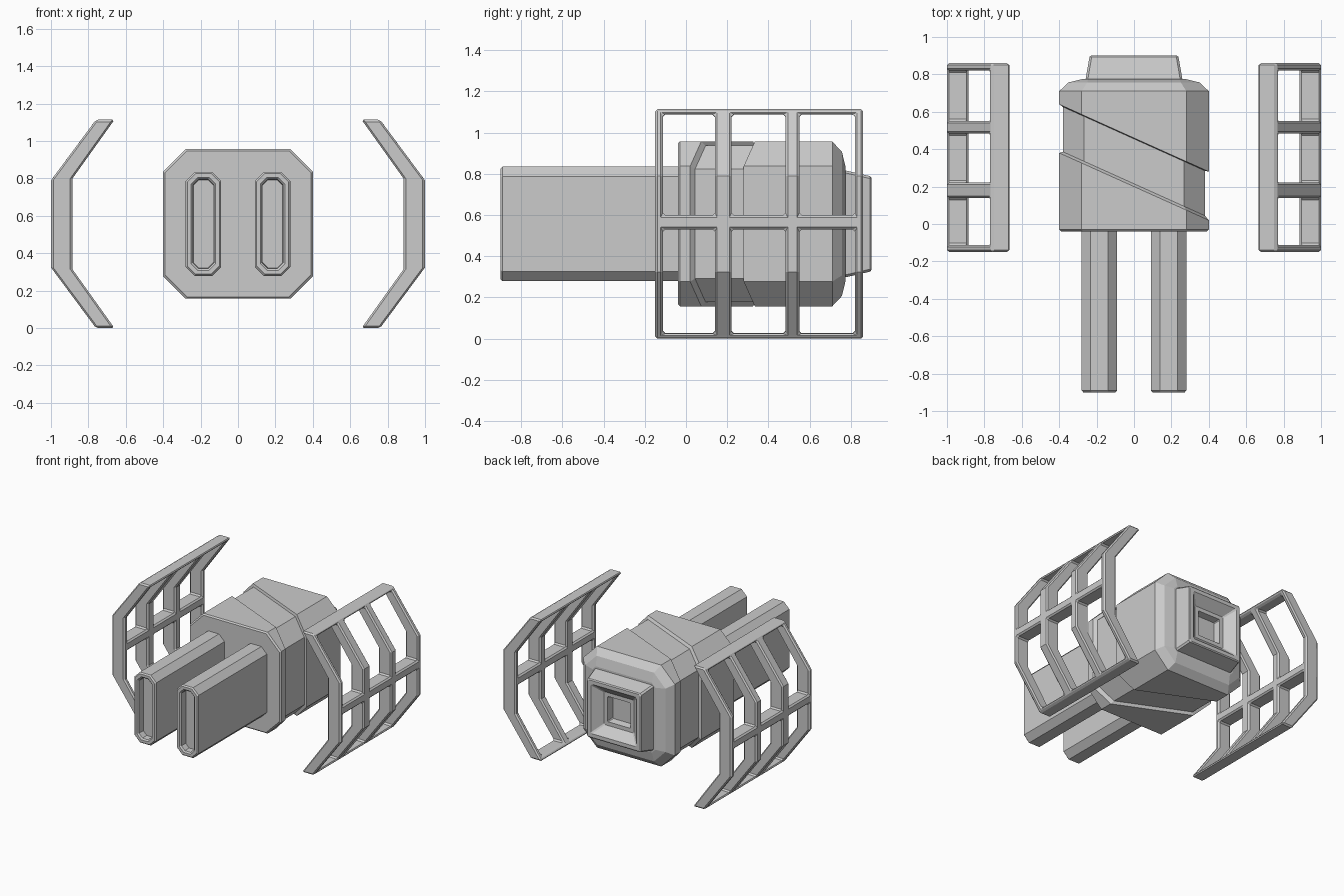
import bpy, bmesh

if "Cube" in bpy.data.objects:
    bpy.data.objects.remove(bpy.data.objects["Cube"])

ZC = 0.557  # height of the model's axis


def finish(name, bm, mirror=False, bevel=0):
    bmesh.ops.recalc_face_normals(bm, faces=bm.faces)
    mesh = bpy.data.meshes.new(name)
    bm.to_mesh(mesh)
    bm.free()
    obj = bpy.data.objects.new(name, mesh)
    bpy.context.collection.objects.link(obj)
    if bevel:
        b = obj.modifiers.new("edge_bevel", 'BEVEL')
        b.width, b.segments = bevel, 1
        b.limit_method, b.angle_limit = 'ANGLE', 0.7
    if mirror:
        m = obj.modifiers.new("mirror", 'MIRROR')
        m.use_axis = (True, False, False)
        m.use_mirror_merge = False
    return obj


def ring(hx, hz, c, y, slope=0, cx=0):
    """Rectangle with cut corners in xz; y can lean with x."""
    pts = [(hx, hz - c), (hx - c, hz), (c - hx, hz), (-hx, hz - c),
           (-hx, c - hz), (c - hx, -hz), (hx - c, -hz), (hx, c - hz)]
    return [(cx + x, y + slope * x, ZC + z) for x, z in pts]


def loft(name, rings, mirror=False):
    bm = bmesh.new()
    loops = [[bm.verts.new(p) for p in r] for r in rings]
    for a, b in zip(loops, loops[1:]):
        for i in range(8):
            j = (i + 1) % 8
            bm.faces.new((a[i], a[j], b[j], b[i]))
    bm.faces.new(loops[0])
    bm.faces.new(loops[-1])
    return finish(name, bm, mirror)


# Main body with a slanted recessed band and stepped rear
S = -0.45
loft("body", [
    ring(.39, .39, .117, -.04), ring(.40, .40, .12, -.03),
    ring(.40, .40, .12, .20, S), ring(.38, .38, .114, .215, S),
    ring(.38, .38, .114, .455, S), ring(.40, .40, .12, .46, S),
    ring(.40, .40, .12, .71), ring(.35, .35, .10, .757),
    ring(.275, .275, .03, .775)])

# Rear nozzle with stepped square recess
loft("rear_nozzle", [
    ring(.26, .26, .012, .765), ring(.257, .257, .012, .785),
    ring(.238, .232, .012, .893), ring(.23, .224, .012, .90),
    ring(.20, .195, .01, .90), ring(.13, .13, .008, .835),
    ring(.10, .10, .006, .835), ring(.09, .09, .006, .785)])

# Twin slotted barrels
CX = .185
loft("barrels", [
    ring(.095, .278, .048, -.03, 0, CX), ring(.095, .278, .048, -.89, 0, CX),
    ring(.086, .269, .044, -.90, 0, CX), ring(.066, .249, .036, -.90, 0, CX),
    ring(.056, .239, .031, -.89, 0, CX), ring(.053, .236, .029, -.84, 0, CX)],
    mirror=True)

# Bent lattice side wings: (outer x, outer z, inner x, inner z) stations
T = 2 * ZC
stations = [(.76, T, .66, T), (.777, 1.09, .68, 1.087), (1, .79, .885, .80),
            (1, .60, .885, .60), (1, .53, .885, .53)]
stations += [(a, T - b, c, T - d) for a, b, c, d in stations[2::-1]]
ys = [-.15, -.112, .14, .222, .483, .55, .82, .86]

bm = bmesh.new()
outer = [[bm.verts.new((s[0], y, s[1])) for y in ys] for s in stations]
inner = [[bm.verts.new((s[2], y, s[3])) for y in ys] for s in stations]
rows, cols = len(stations) - 1, len(ys) - 1


def solid(i, j):
    if not (0 <= i < rows and 0 <= j < cols):
        return False
    return not (i in (1, 2, 4, 5) and j in (1, 3, 5))


for i in range(rows):
    for j in range(cols):
        if not solid(i, j):
            continue
        corners = [(i, j), (i, j + 1), (i + 1, j + 1), (i + 1, j)]
        bm.faces.new([outer[a][b] for a, b in corners])
        bm.faces.new([inner[a][b] for a, b in reversed(corners)])
        # close the sides facing an opening or the rim
        neighbours = [(i - 1, j), (i, j + 1), (i + 1, j), (i, j - 1)]
        for k, n in enumerate(neighbours):
            if not solid(*n):
                (a, b), (c, d) = corners[k], corners[(k + 1) % 4]
                bm.faces.new((outer[a][b], inner[a][b], inner[c][d], outer[c][d]))
finish("lattice_wings", bm, mirror=True, bevel=.011)
